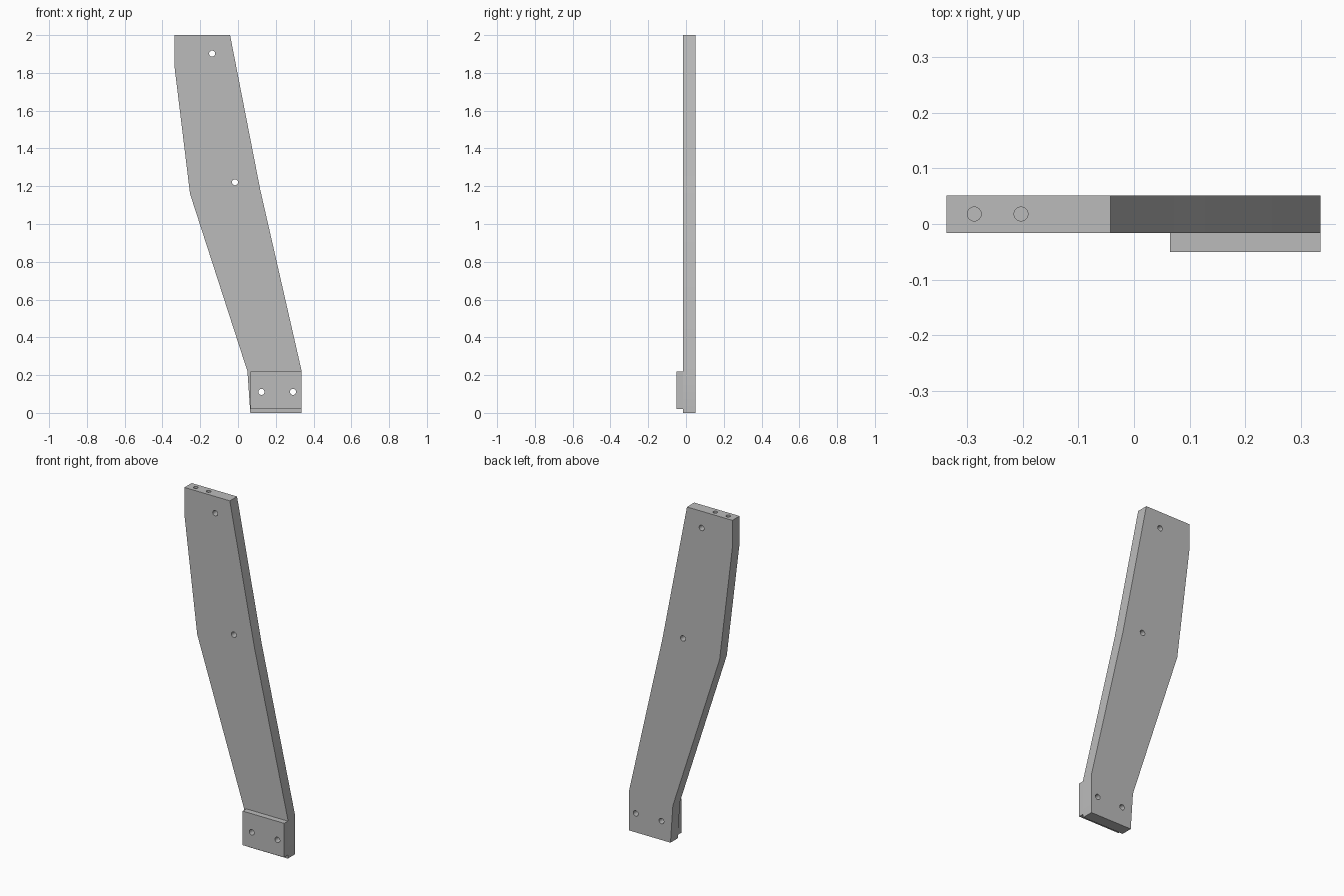
import bpy
import bmesh
from math import radians

cube = bpy.data.objects.get("Cube")
if cube:
    bpy.data.objects.remove(cube, do_unlink=True)

grey = bpy.data.materials.new("plain grey")
grey.use_nodes = True
colour = (0.5, 0.5, 0.5, 1)
grey.diffuse_color = colour
grey.node_tree.nodes["Principled BSDF"].inputs["Base Color"].default_value = colour

FRONT, BACK, PAD_FRONT = -0.016, 0.051, -0.05


def slab(name, outline, y0, y1):
    """Extrude an x-z outline from y0 to y1."""
    bm = bmesh.new()
    face = bm.faces.new([bm.verts.new((x, y0, z)) for x, z in outline])
    new = bmesh.ops.extrude_face_region(bm, geom=[face])["geom"]
    moved = [v for v in new if isinstance(v, bmesh.types.BMVert)]
    bmesh.ops.translate(bm, verts=moved, vec=(0, y1 - y0, 0))
    bmesh.ops.recalc_face_normals(bm, faces=bm.faces)
    mesh = bpy.data.meshes.new(name)
    bm.to_mesh(mesh)
    bm.free()
    mesh.materials.append(grey)
    obj = bpy.data.objects.new(name, mesh)
    bpy.context.collection.objects.link(obj)
    return obj


def drill(obj, location, radius, depth, tilt=0):
    """Cut a round hole centred on location."""
    bpy.ops.mesh.primitive_cylinder_add(vertices=32, radius=radius, depth=depth,
                                        location=location, rotation=(tilt, 0, 0))
    cutter = bpy.context.object
    cutter.name = "hole_cutter"
    cutter.hide_render = True
    cutter.data.materials.append(grey)
    mod = obj.modifiers.new("hole", "BOOLEAN")
    mod.operation = "DIFFERENCE"
    mod.solver = "EXACT"
    mod.object = cutter
    bpy.context.view_layer.objects.active = obj
    bpy.ops.object.modifier_apply(modifier=mod.name)
    bpy.data.objects.remove(cutter, do_unlink=True)


# Bent leg board
leg = slab("leg_board", [(-0.337, 2), (-0.042, 2), (0.118, 1.18), (0.335, 0.23),
                         (0.335, 0), (0.065, 0), (0.05, 0.22), (-0.254, 1.16),
                         (-0.337, 1.84)], FRONT, BACK)

# Foot pad on the front of the board
pad = slab("foot_pad", [(0.065, 0.02), (0.335, 0.02), (0.335, 0.22), (0.065, 0.22)],
           PAD_FRONT, FRONT)

# Bolt holes through the board, the lower pair also through the pad
for x, z in [(-0.137, 1.902), (-0.016, 1.221)]:
    drill(leg, (x, 0, z), 0.016, 0.4, radians(90))
for x in (0.124, 0.291):
    for part in (leg, pad):
        drill(part, (x, 0, 0.111), 0.016, 0.4, radians(90))

# Dowel holes in the top end
for x in (-0.287, -0.203):
    drill(leg, (x, 0.018, 2), 0.0125, 0.3)

# Smooth hole walls, sharp board edges
for part in (leg, pad):
    bpy.ops.object.select_all(action="DESELECT")
    part.select_set(True)
    bpy.context.view_layer.objects.active = part
    bpy.ops.object.shade_smooth_by_angle(angle=radians(15))
